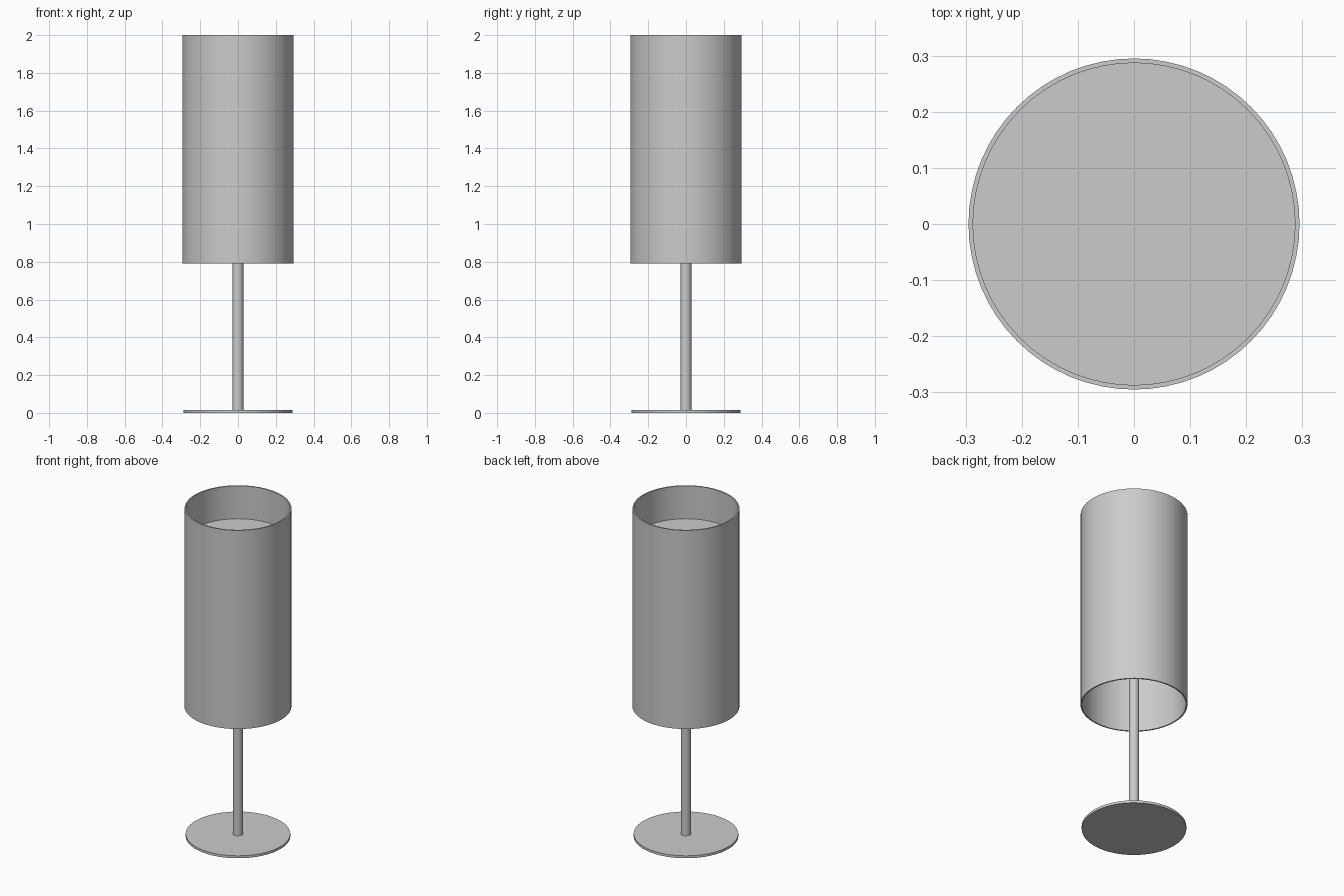
import bpy
import bmesh
import math

cube = bpy.data.objects.get("Cube")
if cube:
    bpy.data.objects.remove(cube, do_unlink=True)

# One plain grey for the whole lamp
grey = bpy.data.materials.new("light_grey")
grey.use_nodes = True
COLOR = (0.6, 0.6, 0.6, 1.0)
grey.diffuse_color = COLOR
grey.node_tree.nodes["Principled BSDF"].inputs["Base Color"].default_value = COLOR


def finish(obj):
    obj.data.materials.append(grey)
    bpy.ops.object.select_all(action='DESELECT')
    obj.select_set(True)
    bpy.context.view_layer.objects.active = obj
    bpy.ops.object.shade_smooth_by_angle(angle=math.radians(30))


def cylinder(name, radius, z0, z1, sides=64):
    bpy.ops.mesh.primitive_cylinder_add(
        vertices=sides, radius=radius, depth=z1 - z0, location=(0, 0, (z0 + z1) / 2))
    obj = bpy.context.object
    obj.name = name
    finish(obj)


def tube(name, outer, inner, z0, z1, sides=64):
    """Open-ended tube: a closed rectangular profile spun around z."""
    bm = bmesh.new()
    profile = [(outer, z0), (outer, z1), (inner, z1), (inner, z0)]
    rings = [[bm.verts.new((r * math.cos(a), r * math.sin(a), z)) for r, z in profile]
             for a in (2 * math.pi * i / sides for i in range(sides))]
    for i, ring in enumerate(rings):
        nxt = rings[(i + 1) % sides]
        for k in range(4):
            m = (k + 1) % 4
            bm.faces.new((ring[k], nxt[k], nxt[m], ring[m]))
    bmesh.ops.recalc_face_normals(bm, faces=bm.faces)
    mesh = bpy.data.meshes.new(name)
    bm.to_mesh(mesh)
    bm.free()
    obj = bpy.data.objects.new(name, mesh)
    bpy.context.collection.objects.link(obj)
    finish(obj)


# Foot, stem, disc that carries the shade, and the shade itself
cylinder("base", 0.289, 0.0, 0.015)
cylinder("stem", 0.028, 0.015, 1.79, sides=32)
cylinder("shade_support_disc", 0.288, 1.785, 1.80)
tube("lamp_shade", 0.295, 0.287, 0.79, 2.0)
